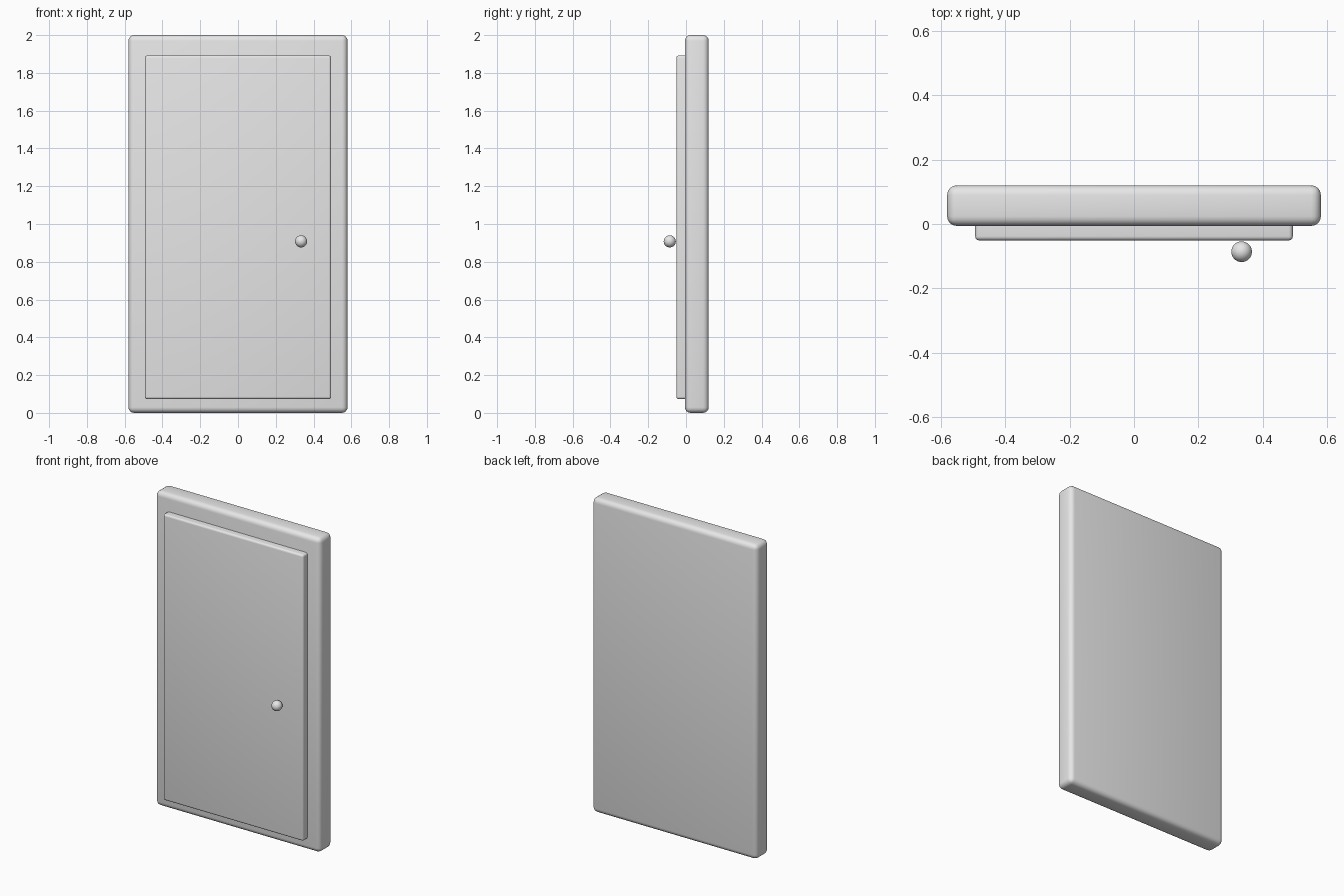
import bpy

cube = bpy.data.objects.get("Cube")
if cube:
    bpy.data.objects.remove(cube, do_unlink=True)

# Single plain colour
grey = bpy.data.materials.new("light_grey")
grey.use_nodes = True
colour = (0.8, 0.8, 0.8, 1)
grey.diffuse_color = colour
grey.node_tree.nodes["Principled BSDF"].inputs["Base Color"].default_value = colour


def rounded_slab(name, low, high, radius):
    """Box between two corners with softly rounded edges."""
    centre = [(a + b) / 2 for a, b in zip(low, high)]
    bpy.ops.mesh.primitive_cube_add(size=1, location=centre)
    slab = bpy.context.object
    slab.name = name
    slab.scale = [b - a for a, b in zip(low, high)]
    bpy.ops.object.transform_apply(location=False, rotation=False, scale=True)
    bevel = slab.modifiers.new("rounded_edges", "BEVEL")
    bevel.width = radius
    bevel.segments = 4
    bpy.ops.object.modifier_apply(modifier=bevel.name)
    bpy.ops.object.shade_smooth_by_angle()
    slab.data.materials.append(grey)
    return slab


# Solid surround and the raised door leaf on its front
rounded_slab("door_frame", (-0.58, -0.006, 0), (0.58, 0.12, 2), 0.03)
rounded_slab("door_leaf", (-0.493, -0.051, 0.073), (0.493, 0.06, 1.892), 0.013)

# Round knob
bpy.ops.mesh.primitive_uv_sphere_add(segments=32, ring_count=16, radius=0.032,
                                     location=(0.334, -0.086, 0.908))
knob = bpy.context.object
knob.name = "door_knob"
bpy.ops.object.shade_smooth()
knob.data.materials.append(grey)
